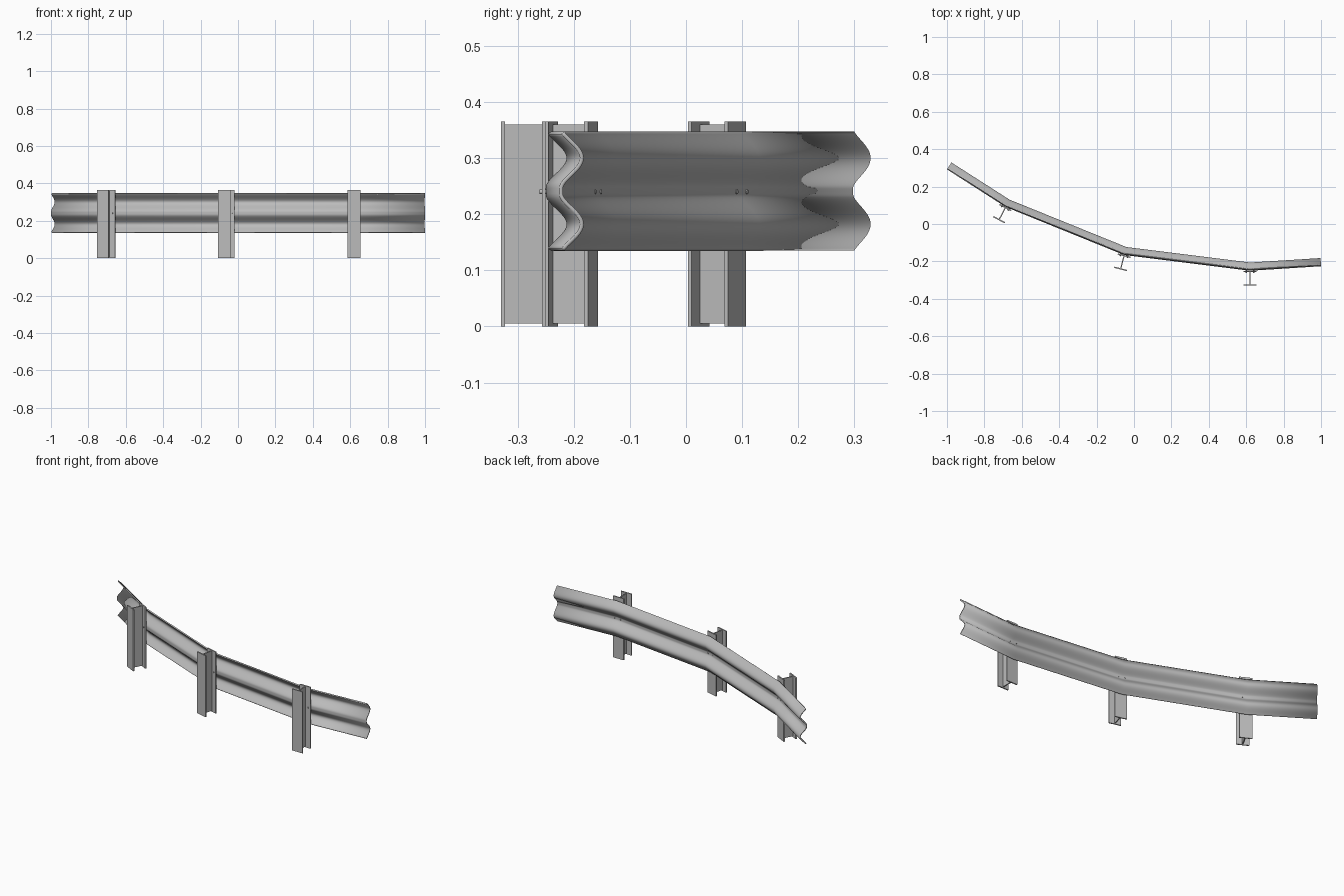
import bpy, bmesh, math
from mathutils import Vector, Matrix

cube = bpy.data.objects.get("Cube")
if cube:
    bpy.data.objects.remove(cube, do_unlink=True)

steel = bpy.data.materials.new("galvanised grey")
steel.use_nodes = True
grey = (0.5, 0.5, 0.5, 1)
steel.diffuse_color = grey
steel.node_tree.nodes["Principled BSDF"].inputs["Base Color"].default_value = grey

MID_Z, HALF_H = 0.241, 0.104     # rail centre height and half height
PEAK, LOBE, DEPTH = 0.059, 0.052, 0.037
THICK = 0.007
POST_H = 0.365

# Front face of the rail seen from above: two ends and three kinks at the posts
path = [Vector(p) for p in
        [(-1, 0.292), (-0.686, 0.091), (-0.052, -0.166), (0.62, -0.25), (1, -0.226)]]


def make_object(name, bm):
    bmesh.ops.recalc_face_normals(bm, faces=bm.faces)
    mesh = bpy.data.meshes.new(name)
    bm.to_mesh(mesh)
    bm.free()
    mesh.materials.append(steel)
    obj = bpy.data.objects.new(name, mesh)
    bpy.context.collection.objects.link(obj)
    return obj


def smooth(obj, angle):
    bpy.ops.object.select_all(action='DESELECT')
    obj.select_set(True)
    bpy.context.view_layer.objects.active = obj
    bpy.ops.object.shade_smooth_by_angle(angle=math.radians(angle))


def add_box(bm, size, centre):
    m = Matrix.Translation(centre) @ Matrix.Diagonal((*size, 1))
    bmesh.ops.create_cube(bm, size=1, matrix=m)


def miter(i):
    """Outward (rear) direction at a path point, lengthened at the kinks."""
    normals = []
    for a in (i - 1, i):
        if 0 <= a < len(path) - 1:
            d = (path[a + 1] - path[a]).normalized()
            normals.append(Vector((-d.y, d.x)))
    n = sum(normals, Vector((0, 0))).normalized()
    return n / n.dot(normals[0])


def wave(h):
    """Depth of the double-wave profile at height h from its centre."""
    t = min(abs(abs(h) - PEAK) / LOBE, 1)
    return DEPTH * (0.5 + 0.5 * math.cos(math.pi * t)) ** 0.8


# Double-wave rail, swept along the path and thickened
bm = bmesh.new()
rows = []
STEPS = 48
for i, p in enumerate(path):
    row = []
    for k in range(STEPS + 1):
        h = HALF_H * (2 * k / STEPS - 1)
        q = p + miter(i) * (THICK / 2 + wave(h))
        row.append(bm.verts.new((q.x, q.y, MID_Z + h)))
    rows.append(row)
for a, b in zip(rows, rows[1:]):
    for k in range(STEPS):
        bm.faces.new((a[k], b[k], b[k + 1], a[k + 1]))
rail = make_object("rail", bm)
solid = rail.modifiers.new("thickness", 'SOLIDIFY')
solid.thickness = THICK
solid.offset = 0
solid.use_even_offset = True
smooth(rail, 35)

# I-beam posts with two through bolts each
FLANGE_W, FLANGE_T, POST_D = 0.07, 0.007, 0.08
for i, name in ((1, "right"), (2, "middle"), (3, "left")):
    n = miter(i).normalized()
    angle = math.atan2(-n.x, n.y) if i < 3 else 0
    place = Matrix.Translation((*path[i], 0)) @ Matrix.Rotation(angle, 4, 'Z')

    bm = bmesh.new()
    for y in (-FLANGE_T / 2, FLANGE_T / 2 - POST_D):
        add_box(bm, (FLANGE_W, FLANGE_T, POST_H), (0, y, POST_H / 2))
    add_box(bm, (0.006, POST_D - 2 * FLANGE_T, POST_H - 0.01),
            (0, -POST_D / 2, POST_H / 2))
    make_object(name + "_post", bm).matrix_world = place

    bm = bmesh.new()
    for x in (-0.02, 0.02):
        m = Matrix.Translation((x, 0, MID_Z - 0.001)) @ Matrix.Rotation(math.pi / 2, 4, 'X')
        bmesh.ops.create_cone(bm, cap_ends=True, segments=12, radius1=0.004,
                              radius2=0.004, depth=0.022, matrix=m)
    bolts = make_object(name + "_bolts", bm)
    bolts.matrix_world = place
    smooth(bolts, 40)
